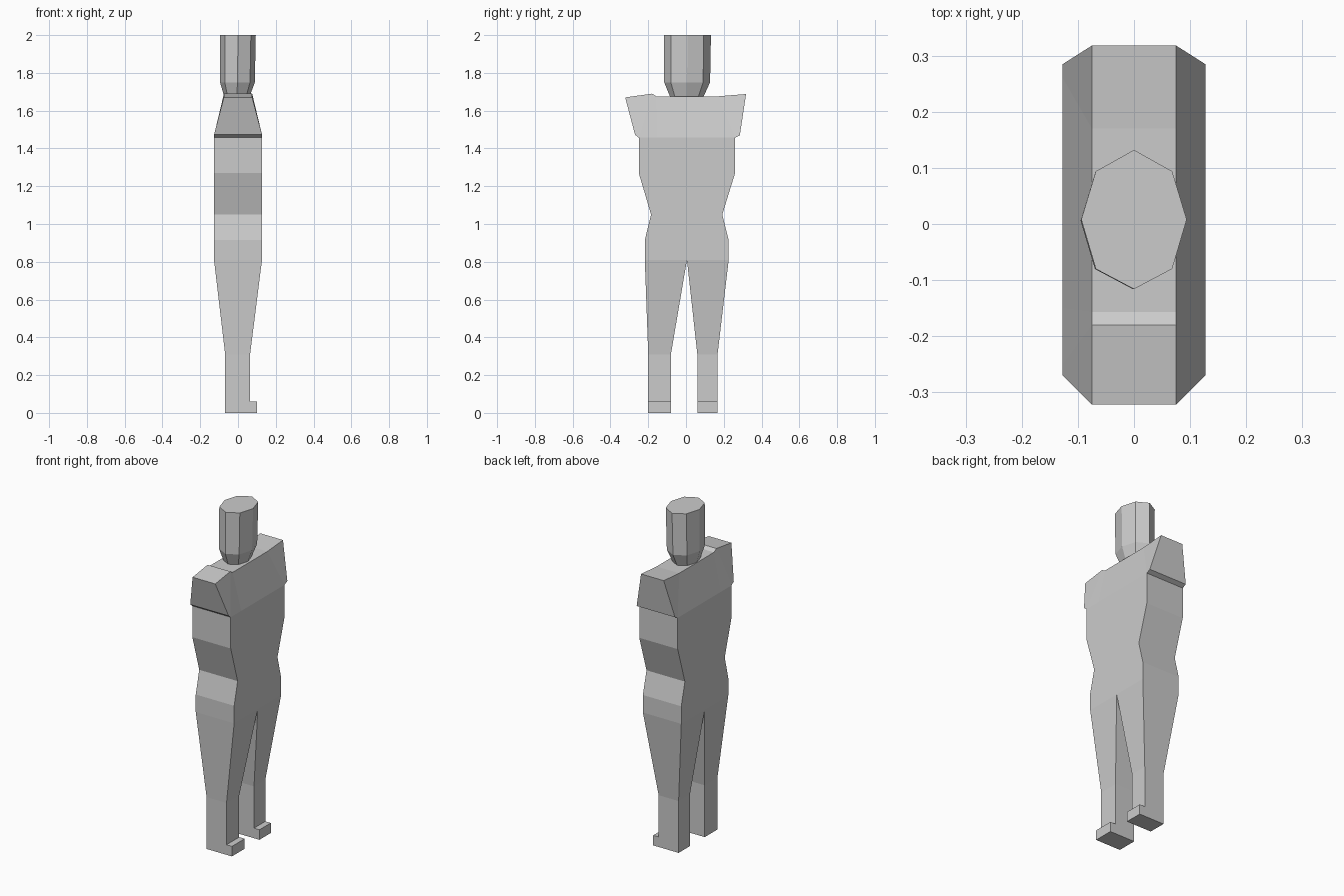
import bpy, bmesh

if "Cube" in bpy.data.objects:
    bpy.data.objects.remove(bpy.data.objects["Cube"])

grey = bpy.data.materials.new("plain grey")
grey.diffuse_color = (0.6, 0.6, 0.6, 1)
grey.use_nodes = True
grey.node_tree.nodes["Principled BSDF"].inputs["Base Color"].default_value = grey.diffuse_color


def loft(name, rings, start=True, end=True):
    """Skin a row of equal-length point rings, with optional end caps."""
    bm = bmesh.new()
    rows = [[bm.verts.new(p) for p in ring] for ring in rings]
    n = len(rows[0])
    for a, b in zip(rows, rows[1:]):
        for i in range(n):
            j = (i + 1) % n
            bm.faces.new((a[i], a[j], b[j], b[i]))
    if start:
        bm.faces.new(rows[0][::-1])
    if end:
        bm.faces.new(rows[-1])
    bmesh.ops.recalc_face_normals(bm, faces=bm.faces)
    mesh = bpy.data.meshes.new(name)
    bm.to_mesh(mesh)
    bm.free()
    mesh.materials.append(grey)
    obj = bpy.data.objects.new(name, mesh)
    bpy.context.collection.objects.link(obj)
    return obj


def slab(x0, x1, y0, y1, z):
    return [(x0, y0, z), (x1, y0, z), (x1, y1, z), (x0, y1, z)]


# Torso: hips, waist and chest, constant depth
D = 0.127
loft("torso", [slab(-D, D, y0, y1, z) for y0, y1, z in [
    (-0.218, 0.226, 0.81), (-0.218, 0.226, 0.915), (-0.185, 0.192, 1.05),
    (-0.25, 0.26, 1.27), (-0.25, 0.26, 1.457)]], start=False, end=False)

# Legs taper to the shins, with a foot whose toe points to +x
for side, hip, shin in [("left", (0.005, 0.226), (0.06, 0.167)),
                        ("right", (-0.218, 0.005), (-0.2, -0.08))]:
    loft(side + "_leg", [slab(-D, D, *hip, 0.81),
                         slab(-0.068, 0.064, *shin, 0.31),
                         slab(-0.068, 0.064, *shin, 0.06)], start=False, end=False)
    loft(side + "_foot", [slab(-0.068, 0.1, *shin, 0.06),
                          slab(-0.068, 0.1, *shin, 0.0)])

# Shoulders: sections across the body as (bottom y, bottom z, top y, top z)
T = 0.075
loft("shoulders", [[(-D, yb, zb), (D, yb, zb), (T, yt, zt), (-T, yt, zt)]
                   for yb, zb, yt, zt in [
    (-0.27, 1.473, -0.322, 1.67), (-0.25, 1.457, -0.18, 1.69),
    (-0.15, 1.457, -0.157, 1.676), (0.26, 1.457, 0.17, 1.676),
    (0.285, 1.47, 0.318, 1.688)]])

# Head: eight-sided column narrowing into the neck
OUTLINE = [(0, 0.124), (0.068, 0.086), (0.094, 0), (0.068, -0.088),
           (0, -0.124), (-0.068, -0.088), (-0.094, 0), (-0.068, 0.086)]
loft("head", [[(x * s + dx, y * s + dy, z) for x, y in OUTLINE]
              for s, dx, dy, z in [(0.7, -0.006, 0.004, 1.67),
                                   (0.98, -0.003, 0.006, 1.75),
                                   (1, 0, 0.008, 2.0)]], start=False)
